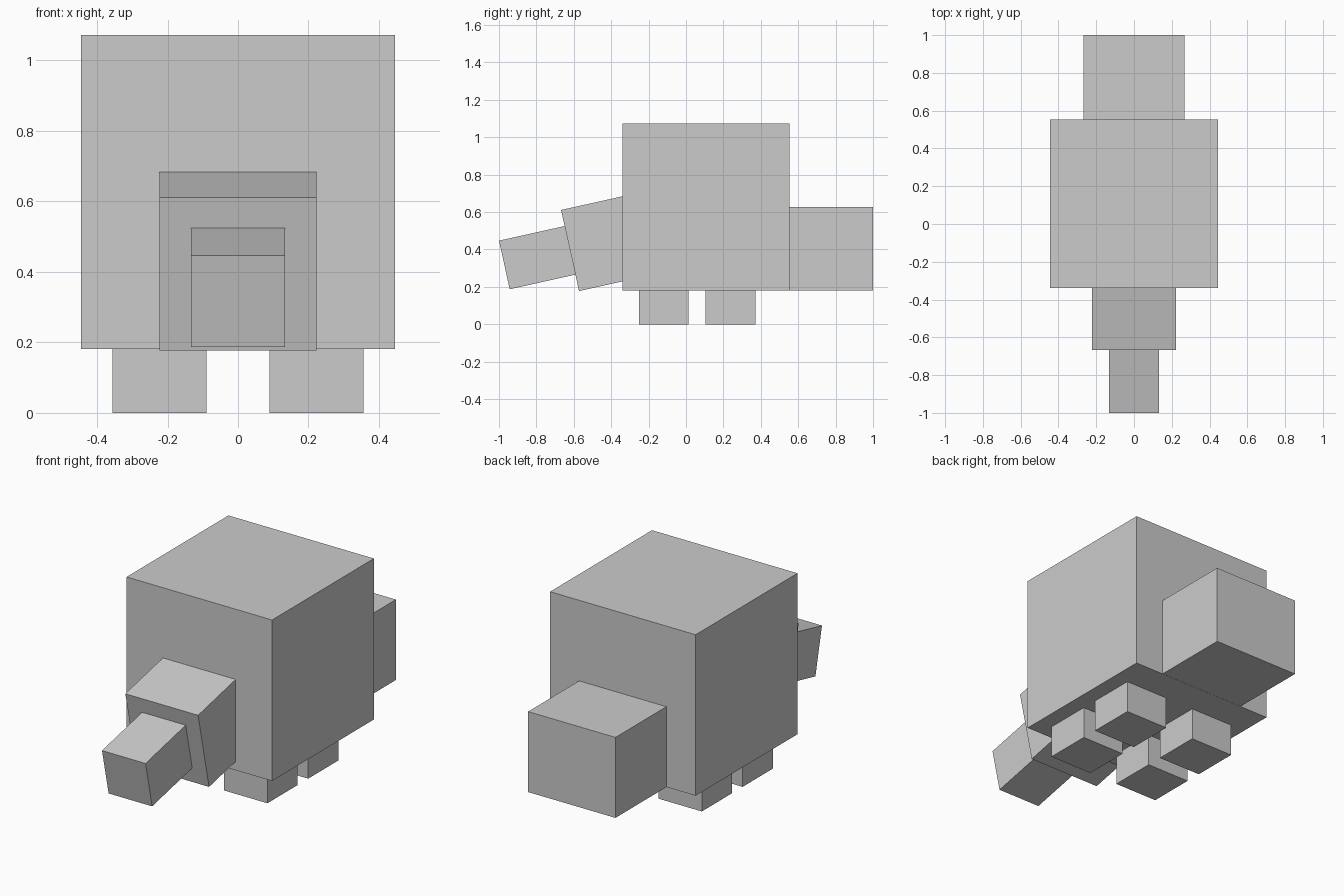
import bpy
import math
from mathutils import Matrix, Vector

if "Cube" in bpy.data.objects:
    bpy.data.objects.remove(bpy.data.objects["Cube"])

grey = bpy.data.materials.new("plain grey")
grey.diffuse_color = (0.6, 0.6, 0.6, 1)
grey.use_nodes = True
grey.node_tree.nodes["Principled BSDF"].inputs["Base Color"].default_value = grey.diffuse_color


def box(name, size, centre, pitch=0.0):
    """Flat-faced box, optionally pitched about the x axis."""
    bpy.ops.mesh.primitive_cube_add(size=1)
    obj = bpy.context.object
    obj.name = name
    obj.data.transform(Matrix.Diagonal((*size, 1)))
    obj.location = centre
    obj.rotation_euler.x = pitch
    obj.data.materials.append(grey)
    return obj


def tilted_box(name, width, height, length, top_y, top_z, pitch):
    """Pitched box placed by its front top edge."""
    offset = Matrix.Rotation(pitch, 3, 'X') @ Vector((0, length / 2, -height / 2))
    return box(name, (width, length, height), Vector((0, top_y, top_z)) + offset, pitch)


tilt = math.radians(12.5)

# Main body and the block behind it
box("body", (0.892, 0.892, 0.892), (0, 0.107, 0.627))
box("rear_block", (0.535, 0.446, 0.446), (0, 0.777, 0.404))

# Head and snout slope down towards the front
tilted_box("head", 0.446, 0.444, 0.446, -0.668, 0.611, tilt)
tilted_box("snout", 0.267, 0.266, 0.446, -1.0, 0.447, tilt)

# Four short legs
for side, x in (("left", -0.223), ("right", 0.223)):
    for end, y in (("front", -0.119), ("back", 0.238)):
        box(f"{end}_{side}_leg", (0.267, 0.265, 0.181), (x, y, 0.0905))
